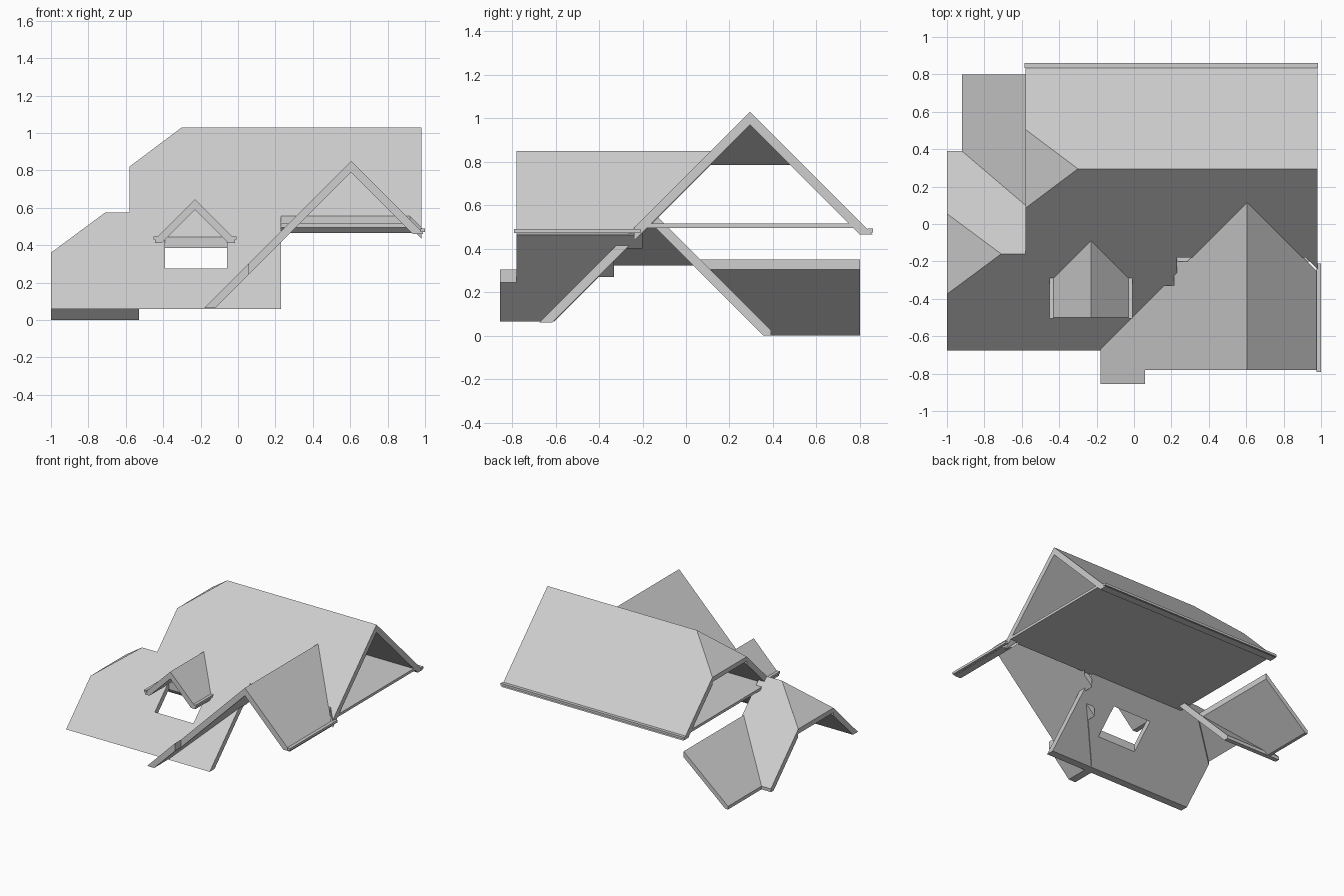
import bpy
import bmesh
from mathutils import Vector

if "Cube" in bpy.data.objects:
    bpy.data.objects.remove(bpy.data.objects["Cube"], do_unlink=True)

grey = bpy.data.materials.new("pale_grey")
grey.use_nodes = True
GREY = (0.62, 0.62, 0.62, 1)
grey.diffuse_color = GREY
grey.node_tree.nodes["Principled BSDF"].inputs["Base Color"].default_value = GREY


def finish(name, bm):
    bmesh.ops.recalc_face_normals(bm, faces=bm.faces[:])
    mesh = bpy.data.meshes.new(name)
    bm.to_mesh(mesh)
    bm.free()
    mesh.materials.append(grey)
    obj = bpy.data.objects.new(name, mesh)
    bpy.context.collection.objects.link(obj)
    return obj


def slope(name, outline, height, floor=None, thick=0.06):
    """Roof slab over a plan outline, with an optional level cut at the eave."""
    bm = bmesh.new()
    top = [bm.verts.new((x, y, height(x, y))) for x, y in outline]
    low = [bm.verts.new((x, y, height(x, y) - thick)) for x, y in outline]
    bm.faces.new(top)
    bm.faces.new(low[::-1])
    for i in range(len(top)):
        j = (i + 1) % len(top)
        bm.faces.new((top[j], top[i], low[i], low[j]))
    if floor is not None:
        bmesh.ops.bisect_plane(bm, geom=bm.verts[:] + bm.edges[:] + bm.faces[:],
                               plane_co=(0, 0, floor), plane_no=(0, 0, 1),
                               clear_inner=True)
        rim = [e for e in bm.edges if e.is_boundary]
        bmesh.ops.holes_fill(bm, edges=rim, sides=0)
    return finish(name, bm)


def box(name, lo, hi):
    bm = bmesh.new()
    bmesh.ops.create_cube(bm, size=1)
    lo, hi = Vector(lo), Vector(hi)
    for v in bm.verts:
        v.co = (lo + hi) / 2 + v.co * (hi - lo)
    return finish(name, bm)


# Roof planes
def front_z(x, y): return y + 0.735
def back_z(x, y): return 1.325 - y
def hip_z(x, y): return 1.03 + 0.75 * (x + 0.3)
def low_back_z(x, y): return 0.415 - y
def low_hip_z(x, y): return 0.575 + 0.741 * (x + 0.71)
def side_z(x, y): return 0.025 + 0.853 * (x + 0.92)
def gable_z(x, y): return 0.85 - abs(x - 0.605)
def dormer_z(x, y): return 0.645 - abs(x + 0.23)


# Main roof: long front slope, back slope and half hip
front = slope("main_front_slope",
              [(-1, -0.7), (-1, -0.375), (-0.71, -0.16), (-0.58, -0.16),
               (-0.58, 0.085), (-0.3, 0.295), (0.98, 0.295), (0.98, -0.24),
               (0.92, -0.18), (0.23, -0.18), (0.23, -0.7)], front_z, 0.06)
slope("main_back_slope",
      [(-0.3, 0.295), (0.98, 0.295), (0.98, 0.87), (-0.58, 0.87), (-0.58, 0.505)],
      back_z, 0.465)
slope("main_half_hip", [(-0.3, 0.295), (-0.58, 0.505), (-0.58, 0.085)], hip_z,
      thick=0.035)
box("ceiling_slab", (-0.58, -0.2, 0.495), (0.98, 0.77, 0.515))
box("back_gutter", (-0.585, 0.835, 0.475), (0.985, 0.86, 0.492))

# Dormer opening cut through the front slope
cutter = box("opening_cutter", (-0.39, -0.46, 0), (-0.06, -0.29, 1))
cutter.hide_render = True
cut = front.modifiers.new("opening", "BOOLEAN")
cut.operation = "DIFFERENCE"
cut.object = cutter
cut.solver = "EXACT"
bpy.context.view_layer.objects.active = front
bpy.ops.object.modifier_apply(modifier=cut.name)
bpy.data.objects.remove(cutter, do_unlink=True)

# Lower roof on the right-hand side
slope("lower_back_slope",
      [(-1, 0.055), (-0.71, -0.16), (-0.53, -0.16), (-0.53, 0.39), (-1, 0.39)],
      low_back_z, 0)
slope("lower_half_hip", [(-0.71, -0.16), (-1, 0.055), (-1, -0.375)], low_hip_z,
      thick=0.037)
slope("side_slope", [(-0.92, 0.39), (-0.92, 0.8), (-0.54, 0.8), (-0.54, 0.066)],
      side_z, 0, 0.045)

# Cross gable with a long tail on one side
slope("gable_long_slope",
      [(0.605, -0.78), (0.605, 0.12), (0.285, -0.2), (0.215, -0.2), (0.215, -0.33),
       (0.085, -0.33), (0.085, -0.4), (-0.11, -0.595), (-0.19, -0.68),
       (-0.19, -0.855), (0.06, -0.855), (0.06, -0.78)], gable_z, 0.065)
slope("gable_short_slope",
      [(0.605, -0.78), (0.99, -0.78), (0.99, -0.265), (0.605, 0.12)], gable_z, 0.46)
box("gable_gutter", (0.975, -0.79, 0.472), (1, -0.21, 0.49))

# Dormer: mirrored slopes and gutters about its ridge
for side, s in (("left", 1), ("right", -1)):
    def at(d): return -0.23 + s * d
    slope("dormer_slope_" + side,
          [(at(0), -0.5), (at(0.215), -0.5), (at(0.215), -0.305), (at(0), -0.09)],
          dormer_z, 0.412, 0.055)
    xs = sorted((at(0.2), at(0.222)))
    box("dormer_gutter_" + side, (xs[0], -0.505, 0.43), (xs[1], -0.285, 0.447))
